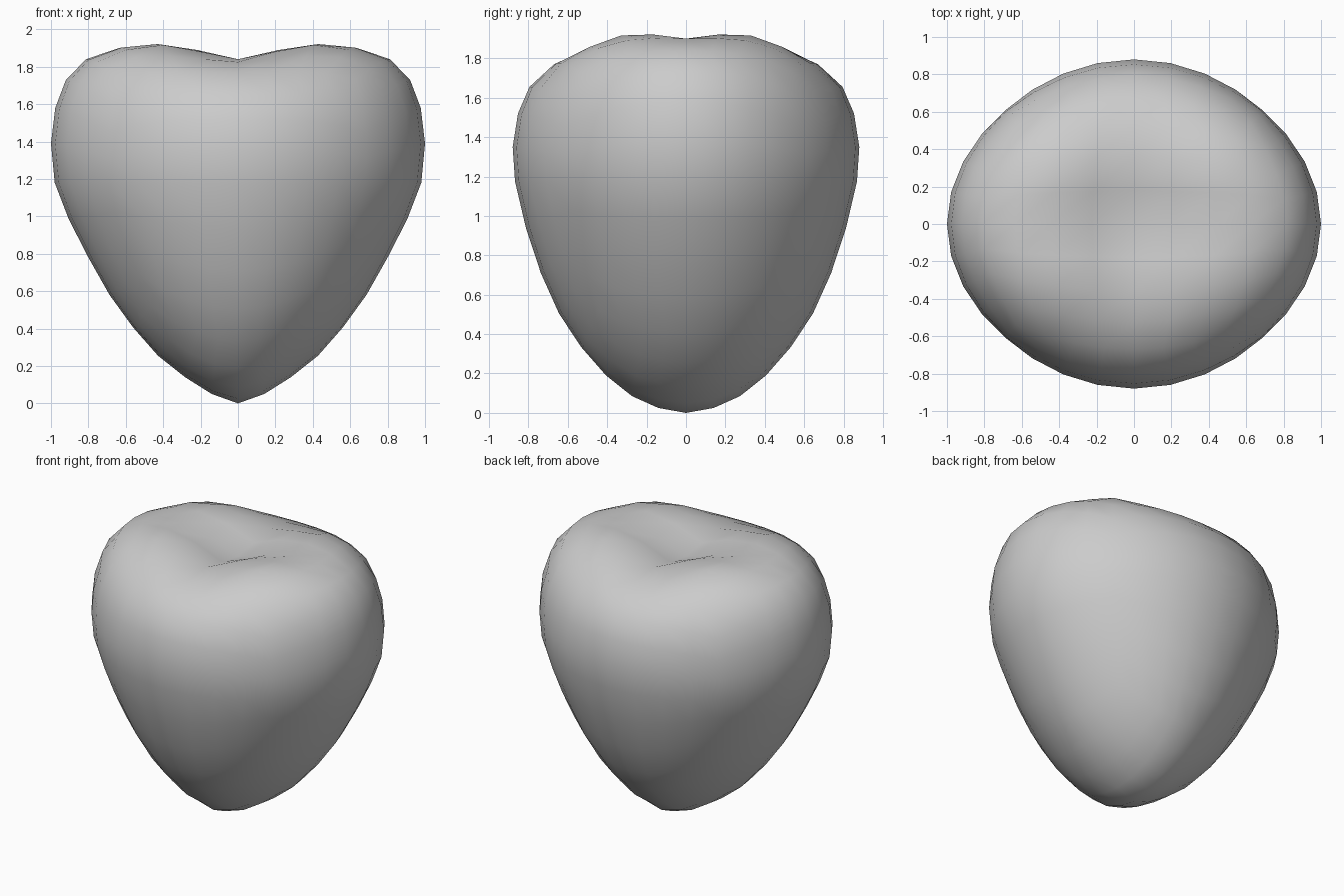
import bpy, bmesh, math

if "Cube" in bpy.data.objects:
    bpy.data.objects.remove(bpy.data.objects["Cube"])

# Meridian profiles from bottom tip to top dimple, one entry per 11.25 degrees
X_RAD = [0, .14, .283, .428, .56, .687, .80, .905, .98, 1.0, .977, .92, .812, .636, .444, .225, 0]
X_Z = [0, .05, .14, .255, .405, .58, .78, .985, 1.18, 1.39, 1.58, 1.73, 1.84, 1.90, 1.90, 1.85, 1.78]
Y_RAD = [0, .14, .274, .406, .533, .645, .737, .813, .868, .88, .853, .795, .67, .525, .36, .18, 0]
Y_Z = [0, .025, .085, .19, .335, .505, .71, .94, 1.175, 1.35, 1.52, 1.655, 1.77, 1.825, 1.84, 1.81, 1.78]
# Diagonal swelling that forms the full lobes around the dimple
LOBE = [0, 0, 0, 0, 0, 0, 0, 0, 0, 0, .01, .02, .035, .05, .055, .035, 0]


def sample(table, t):
    i = min(int(t), 15)
    return table[i] + (table[i + 1] - table[i]) * (t - i)


# Evenly gridded cube, projected to a sphere and reshaped into the heart
bm = bmesh.new()
bmesh.ops.create_cube(bm, size=2)
bmesh.ops.subdivide_edges(bm, edges=bm.edges[:], cuts=7, use_grid_fill=True)
for v in bm.verts:
    d = v.co.copy()
    for i in range(3):
        d[i] = math.tan(d[i] * math.pi / 4)
    d.normalize()
    t = math.acos(max(-1, min(1, -d.z))) / math.pi * 16
    phi = math.atan2(d.y, d.x)
    c, s = math.cos(phi), math.sin(phi)
    diag = math.sin(2 * phi) ** 2
    k = 1 - .02 * diag
    v.co = (sample(X_RAD, t) * c * k, sample(Y_RAD, t) * s * k,
            sample(X_Z, t) * c * c + sample(Y_Z, t) * s * s + sample(LOBE, t) * diag)
bmesh.ops.recalc_face_normals(bm, faces=bm.faces[:])
for f in bm.faces:
    f.smooth = True

mesh = bpy.data.meshes.new("heart")
bm.to_mesh(mesh)
bm.free()
bpy.context.collection.objects.link(bpy.data.objects.new("heart", mesh))
